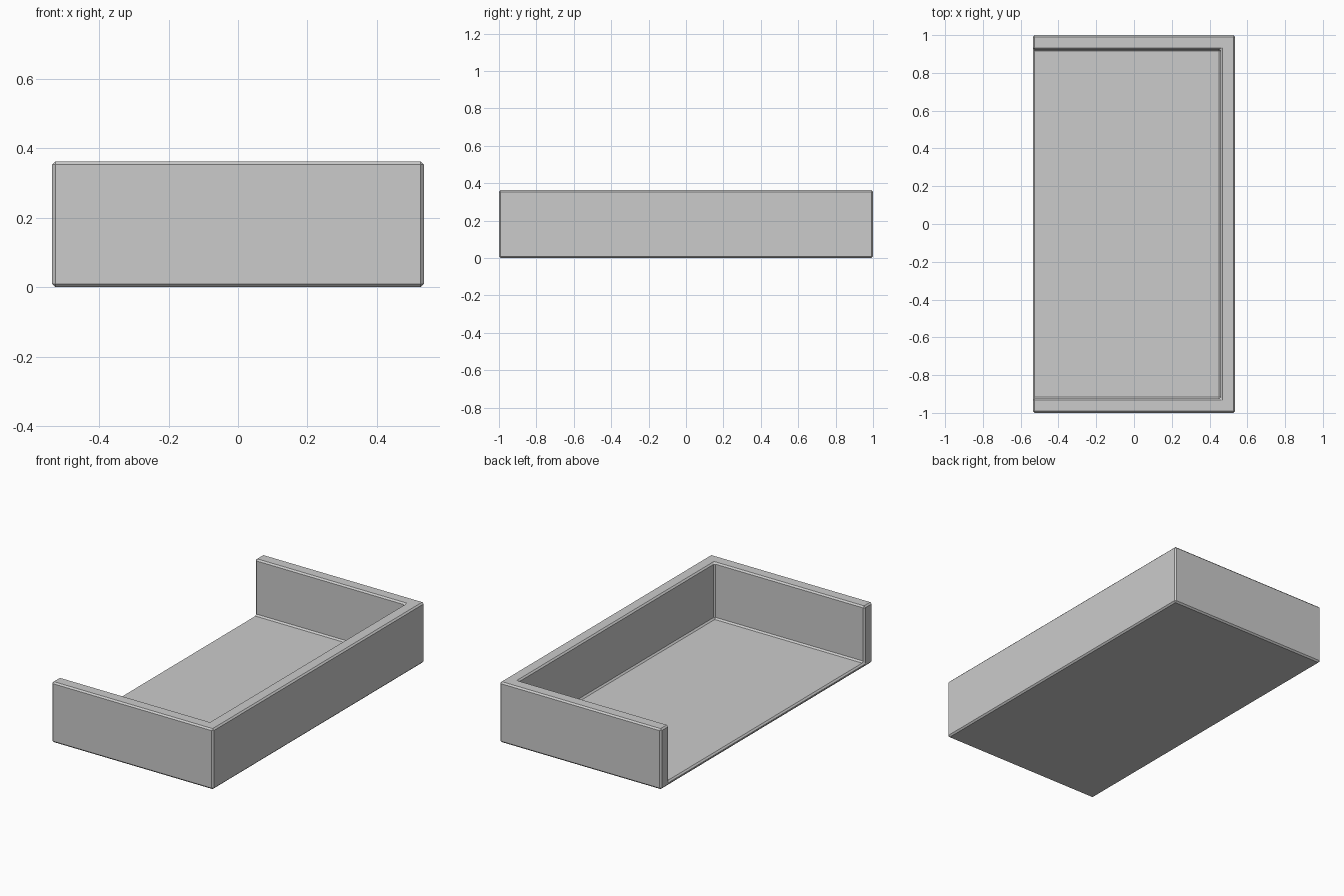
import bpy

if "Cube" in bpy.data.objects:
    bpy.data.objects.remove(bpy.data.objects["Cube"])

HX, HY, H = 0.535, 1.0, 0.362      # half width, half length, height
WALL, FLOOR, BEVEL = 0.076, 0.026, 0.009


def box(name, x0, x1, y0, y1, z0, z1):
    bpy.ops.mesh.primitive_cube_add(
        size=1, location=((x0 + x1) / 2, (y0 + y1) / 2, (z0 + z1) / 2))
    ob = bpy.context.object
    ob.name = name
    ob.scale = (x1 - x0, y1 - y0, z1 - z0)
    bpy.ops.object.transform_apply(location=True, rotation=True, scale=True)
    return ob


# Hollow removed from the block: open at the top and on the left side
cutter = box("tray_cutter", -HX - 0.2, HX - WALL, -HY + WALL, HY - WALL, FLOOR, H + 0.2)
cutter.hide_render = True
cutter.hide_set(True)

# Tray: thin floor with walls on three sides, all edges chamfered
tray = box("open_tray", -HX, HX, -HY, HY, 0, H)
cut = tray.modifiers.new("hollow", 'BOOLEAN')
cut.operation = 'DIFFERENCE'
cut.solver = 'EXACT'
cut.object = cutter

chamfer = tray.modifiers.new("chamfer", 'BEVEL')
chamfer.width = BEVEL
chamfer.segments = 1
chamfer.limit_method = 'ANGLE'
